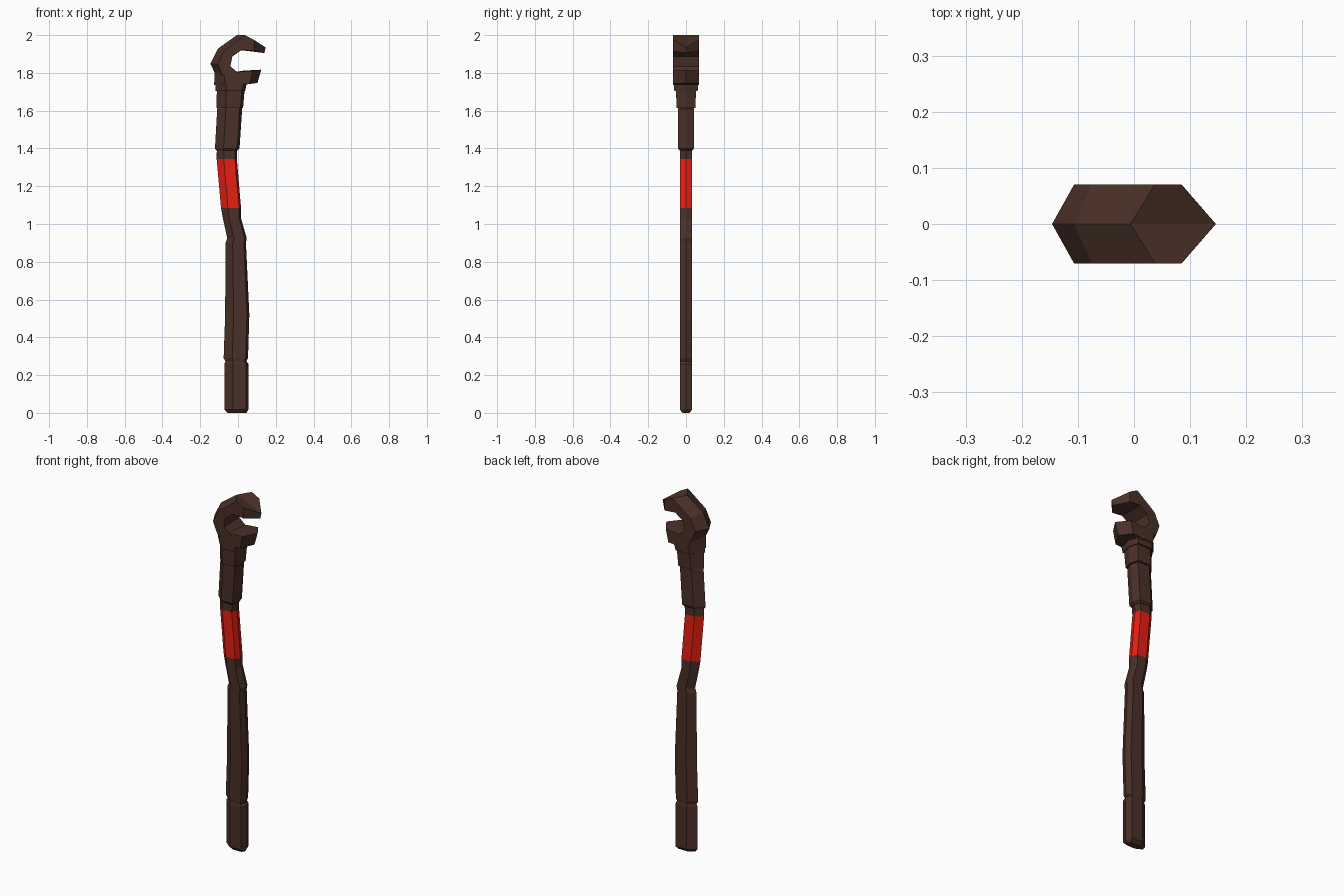
import bpy, bmesh

if "Cube" in bpy.data.objects:
    bpy.data.objects.remove(bpy.data.objects["Cube"])


def material(name, rgb):
    m = bpy.data.materials.new(name)
    m.diffuse_color = (*rgb, 1)
    m.use_nodes = True
    m.node_tree.nodes["Principled BSDF"].inputs["Base Color"].default_value = m.diffuse_color
    return m


WOOD = material("dark_wood", (0.07, 0.03, 0.021))
RED = material("red_wrap", (0.8, 0.014, 0.006))


def loft(name, rings, mat, split_caps=False):
    """Skin six-point rings into a closed flat-shaded solid."""
    bm = bmesh.new()
    vs = [[bm.verts.new(p) for p in r] for r in rings]
    for a, b in zip(vs, vs[1:]):
        for i in range(6):
            j = (i + 1) % 6
            bm.faces.new((a[i], a[j], b[j], b[i]))
    for end in (vs[0], vs[-1]):
        if split_caps:
            bm.faces.new(end[:4])
            bm.faces.new((end[0], end[3], end[4], end[5]))
        else:
            bm.faces.new(end)
    bmesh.ops.recalc_face_normals(bm, faces=bm.faces)
    me = bpy.data.meshes.new(name)
    bm.to_mesh(me)
    bm.free()
    me.materials.append(mat)
    ob = bpy.data.objects.new(name, me)
    bpy.context.collection.objects.link(ob)


def slab(z, left, right, y):
    """Horizontal lopsided hexagon: wide chamfer on the left, narrow on the right."""
    w = right - left
    a, b = left + 0.35 * w, right - 0.1 * w
    return [(left, 0, z), (a, -y, z), (b, -y, z), (right, 0, z), (b, y, z), (a, y, z)]


def rib(outer, side, inner, ridge, y):
    """Upright hexagon across the hook, given as (x, z) points."""
    pts = [(outer, 0), (side, -y), (inner, -y), (ridge, 0), (inner, y), (side, y)]
    return [(p[0], py, p[1]) for p, py in pts]


# Stacked pieces of the shaft: rows of z, left, right, half depth
pieces = {
    "lower_handle": (WOOD, [(0, -.055, .045, .018), (.018, -.072, .055, .033),
                            (.26, -.072, .055, .033), (.275, -.064, .043, .03)]),
    "lower_shaft": (WOOD, [(.27, -.064, .043, .03), (.29, -.076, .053, .033),
                           (.52, -.068, .06, .033), (.9, -.066, .042, .033),
                           (.925, -.057, .046, .033), (1.03, -.08, .016, .033),
                           (1.085, -.09, .016, .033)]),
    "red_band": (RED, [(1.085, -.09, .016, .033), (1.345, -.113, -.006, .033)]),
    "shaft_neck": (WOOD, [(1.345, -.113, -.006, .033), (1.41, -.112, -.003, .033)]),
    "upper_shaft": (WOOD, [(1.39, -.115, -.002, .035), (1.40, -.122, .008, .042),
                           (1.61, -.11, .022, .042), (1.625, -.1, .012, .036)]),
    "head_socket": (WOOD, [(1.615, -.114, .027, .05), (1.71, -.112, .035, .053)]),
    "head_collar": (WOOD, [(1.705, -.118, .038, .062), (1.74, -.12, .045, .064)]),
    "head_base": (WOOD, [(1.735, -.126, .045, .068), (1.80, -.125, .02, .07)]),
}
for name, (mat, rows) in pieces.items():
    loft(name, [slab(*r) for r in rows], mat)

# Curved upper hook
hook = [
    ((-.116, 1.785), (-.08, 1.785), (0, 1.80), (0, 1.80)),
    ((-.146, 1.848), (-.107, 1.848), (-.04, 1.835), (-.04, 1.835)),
    ((-.107, 1.928), (-.075, 1.915), (-.03, 1.887), (-.03, 1.887)),
    ((-.006, 2.0), (.037, 2.0), (.018, 1.922), (.018, 1.92)),
    ((.146, 1.935), (.084, 1.975), (.085, 1.916), (.14, 1.905)),
]
loft("upper_hook", [rib(*s, .07) for s in hook], WOOD, True)

# Short lower jaw
jaw = [
    ((-.06, 1.74), (-.06, 1.745), (-.05, 1.80), (-.05, 1.80)),
    ((.03, 1.737), (.03, 1.74), (.03, 1.808), (.03, 1.812)),
    ((.103, 1.747), (.062, 1.742), (.078, 1.812), (.123, 1.817)),
]
loft("lower_jaw", [rib(*s, .069) for s in jaw], WOOD, True)
